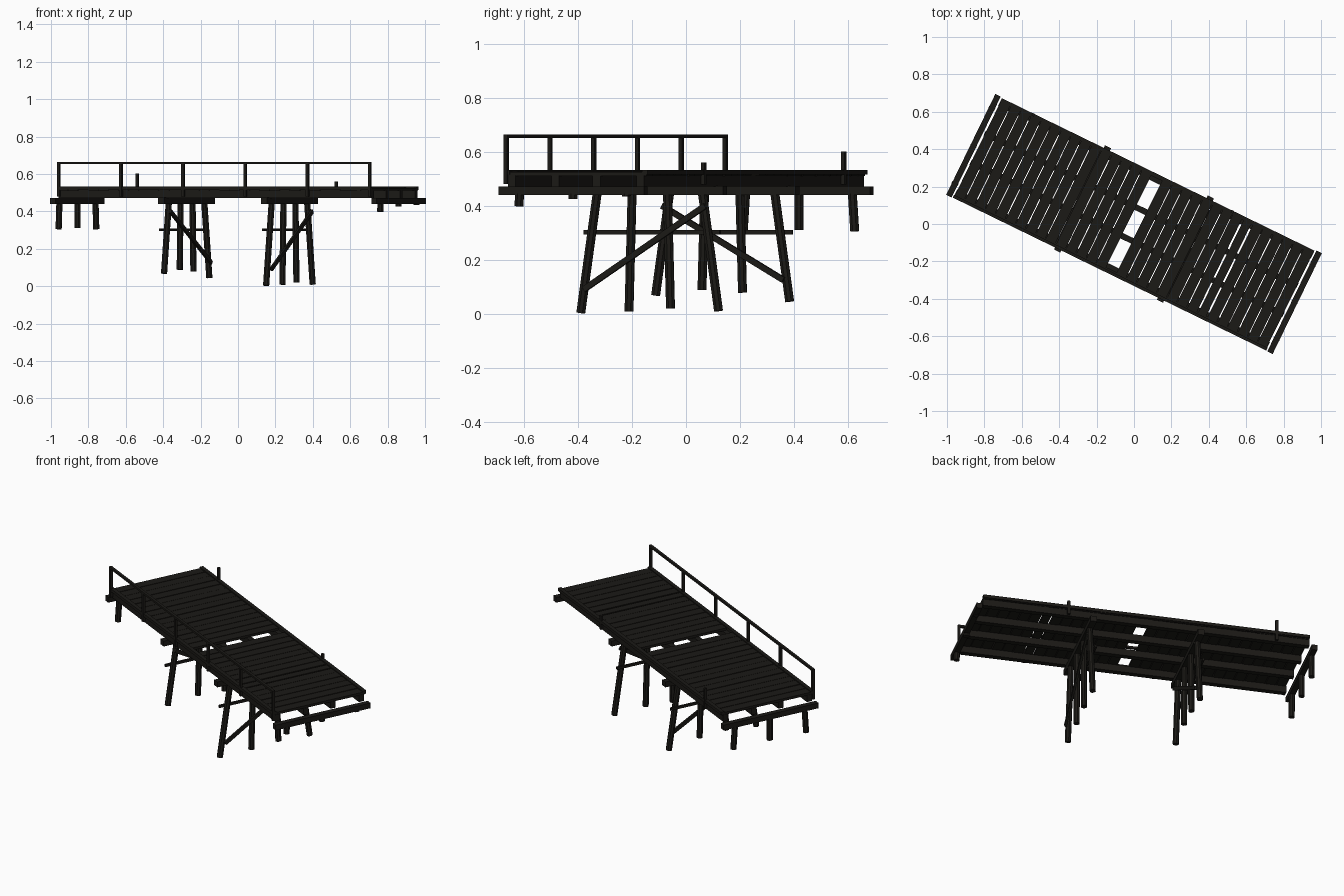
import bpy, math, random
from mathutils import Matrix, Vector

if "Cube" in bpy.data.objects:
    bpy.data.objects.remove(bpy.data.objects["Cube"])

random.seed(4)
# the whole bridge is laid out along local x, then turned in plan
TURN = Matrix.Rotation(math.radians(-26), 4, 'Z')

wood = bpy.data.materials.new("dark_wood")
wood.diffuse_color = (0.011, 0.010, 0.008, 1)
wood.use_nodes = True
wood.node_tree.nodes["Principled BSDF"].inputs["Base Color"].default_value = wood.diffuse_color


def finish(name, local):
    ob = bpy.context.object
    ob.name = name
    ob.matrix_world = TURN @ local
    ob.data.materials.append(wood)
    return ob


def box(name, centre, size, yaw=0.0):
    bpy.ops.mesh.primitive_cube_add(size=1)
    return finish(name, Matrix.Translation(centre) @ Matrix.Rotation(yaw, 4, 'Z')
                  @ Matrix.Diagonal((*size, 1)))


def span(name, a, b):
    """Matrix with local z running from a to b, local x kept along the bridge."""
    a, b = Vector(a), Vector(b)
    z = (b - a).normalized()
    y = z.cross(Vector((1, 0, 0))).normalized()
    x = y.cross(z)
    m = Matrix((x, y, z)).transposed().to_4x4()
    m.translation = (a + b) / 2
    return m, (b - a).length


def brace(name, a, b, w, t):
    m, length = span(name, a, b)
    bpy.ops.mesh.primitive_cube_add(size=1)
    return finish(name, m @ Matrix.Diagonal((t, w, length, 1)))


def pile(name, a, b, r=0.0175):
    m, length = span(name, a, b)
    bpy.ops.mesh.primitive_cylinder_add(vertices=8, radius=r, depth=length)
    return finish(name, m)


# deck planks, the middle one missing
N, PITCH = 31, 0.06
for i in range(N):
    if i == 15:
        continue
    u = (i - 15) * PITCH
    width = 0.046 if i == 24 else 0.0555
    box(f"deck_plank_{i}", (u, random.uniform(-.004, .004), 0.519 + random.uniform(-.001, .001)),
        (width, 0.575, 0.015), random.uniform(-.004, .004))

# lengthwise stringers and curbs
for k, v in enumerate((-0.265, -0.085, 0.085, 0.265)):
    box(f"stringer_{k}", (0, v, 0.4925), (1.86, 0.032, 0.041))
for s in (-1, 1):
    box("curb", (0, s * 0.284, 0.524), (1.86, 0.022, 0.018))

# trestle bents: cap, four battered piles, braces
bottoms = {-1: (0.068, 0.088, 0.078, 0.045), 1: (0.003, 0.008, 0.02, 0.01)}
for s in (-1, 1):
    u = s * 0.306
    box("bent_cap", (u, 0, 0.457), (0.036, 0.62, 0.033))
    for top, foot, z in zip((-0.217, -0.073, 0.073, 0.217), (-0.285, -0.086, 0.086, 0.285), bottoms[s]):
        f = (0.44 - z) / 0.44
        pile("bent_pile", (u, top + (foot - top) * f, z), (u, top, 0.445))
    box("bent_horizontal_brace", (u - 0.02, 0, 0.302), (0.012, 0.56, 0.015))
    brace("bent_diagonal_brace", (u + 0.02, -s * 0.262, 0.09 if s > 0 else 0.125),
          (u + 0.02, s * 0.238, 0.40), 0.022, 0.012)

# end caps with short piles
ends = {-1: (0.305, 0.31, 0.305), 1: (0.398, 0.425, 0.435)}
for s in (-1, 1):
    u = s * 0.955
    box("end_cap", (u, 0, 0.456), (0.032, 0.6, 0.032))
    for v, z in zip((-0.22, 0, 0.22), ends[s]):
        spread = 0.07 * (0.445 - z) * (0 if v == 0 else math.copysign(1, v))
        pile("end_pile", (u, v + spread, z), (u, v, 0.445))

# railing on the front side, broken posts on the back side
for i in range(6):
    u = -0.925 + i * 0.37
    box(f"rail_post_{i}", (u, -0.29, 0.57), (0.015, 0.015, 0.18))
box("top_rail", (0, -0.29, 0.658), (1.865, 0.016, 0.012))
for u, top in ((-0.741, 0.602), (0.444, 0.56)):
    box("broken_post", (u, 0.289, (0.478 + top) / 2), (0.015, 0.015, top - 0.478))
